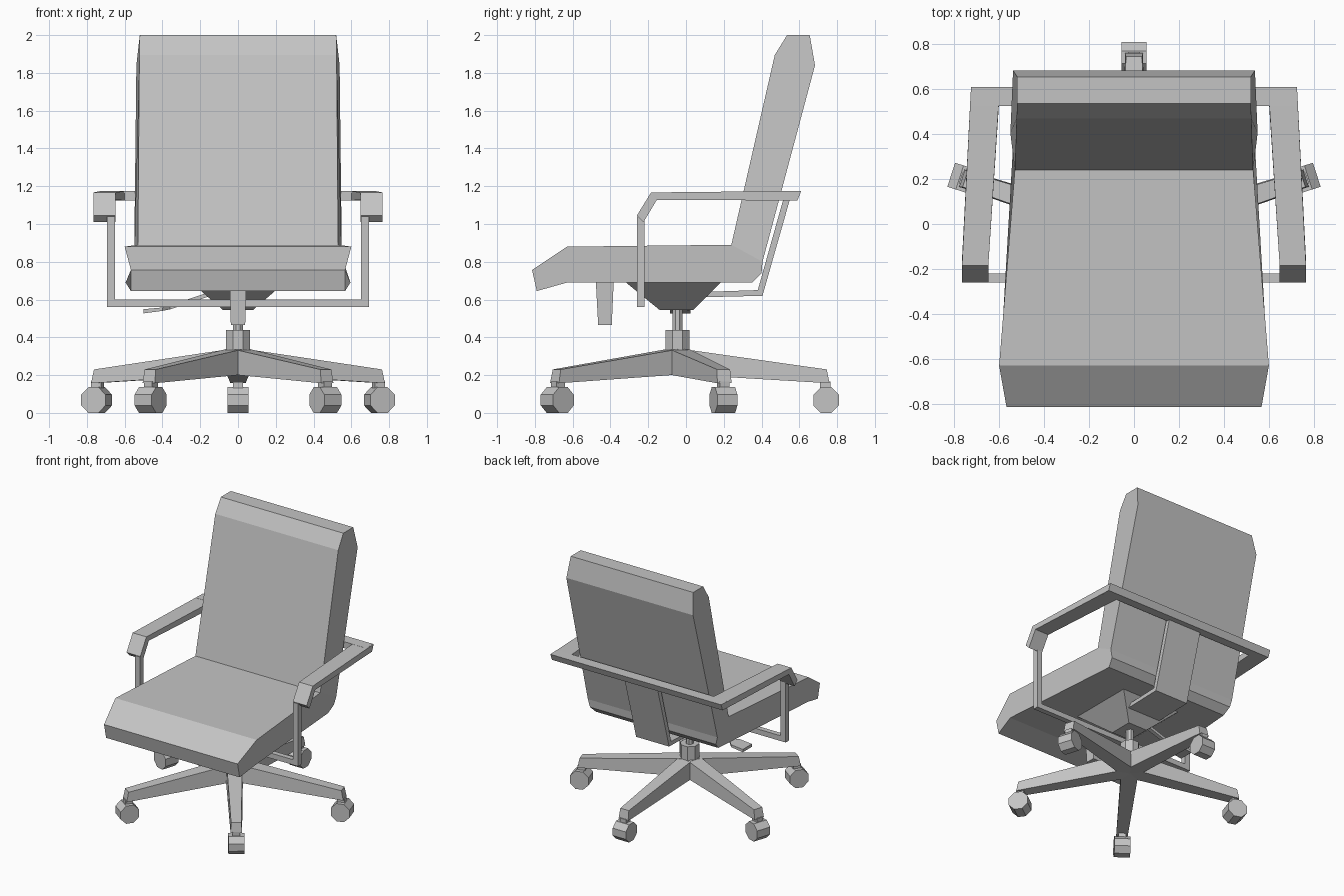
import bpy, bmesh
from math import radians, pi
from mathutils import Matrix, Vector

cube = bpy.data.objects.get("Cube")
if cube:
    bpy.data.objects.remove(cube)

grey = bpy.data.materials.new("plain_grey")
grey.use_nodes = True
GREY = (0.55, 0.55, 0.55, 1)
grey.diffuse_color = GREY
grey.node_tree.nodes["Principled BSDF"].inputs["Base Color"].default_value = GREY


def finish(name, bm, matrix=None):
    if matrix:
        bm.transform(matrix)
    bmesh.ops.recalc_face_normals(bm, faces=bm.faces)
    mesh = bpy.data.meshes.new(name)
    bm.to_mesh(mesh)
    bm.free()
    mesh.materials.append(grey)
    obj = bpy.data.objects.new(name, mesh)
    bpy.context.collection.objects.link(obj)
    return obj


def loft(name, rings, matrix=None):
    """Closed solid through matching rings of points."""
    bm = bmesh.new()
    loops = [[bm.verts.new(p) for p in ring] for ring in rings]
    for a, b in zip(loops, loops[1:]):
        for i in range(len(a)):
            j = (i + 1) % len(a)
            bm.faces.new((a[i], a[j], b[j], b[i]))
    bm.faces.new(loops[0])
    bm.faces.new(loops[-1])
    return finish(name, bm, matrix)


def rect(x0, x1, y0, y1, z):
    return [(x0, y0, z), (x1, y0, z), (x1, y1, z), (x0, y1, z)]


def box(name, x, y, z, matrix=None):
    return loft(name, [rect(*x, *y, z[0]), rect(*x, *y, z[1])], matrix)


def side_profile(name, points):
    """Symmetric solid from (y, z, half width) points."""
    return loft(name, [[(s * w, y, z) for y, z, w in points] for s in (-1, 1)])


def drum(name, sides, radius, depth, matrix):
    bm = bmesh.new()
    bmesh.ops.create_cone(bm, cap_ends=True, segments=sides, radius1=radius,
                          radius2=radius, depth=depth)
    bmesh.ops.rotate(bm, verts=bm.verts, matrix=Matrix.Rotation(pi / sides, 3, 'Z'))
    return finish(name, bm, matrix)


# Cushions
side_profile("seat_cushion", [
    (-.63, .88, .60), (-.815, .757, .567), (-.79, .645, .567), (-.63, .69, .595),
    (.35, .69, .52), (.40, .74, .535), (.405, .80, .55), (.24, .89, .53)])
side_profile("backrest_cushion", [
    (.24, .89, .53), (.405, .80, .55), (.683, 1.84, .538), (.655, 2, .52),
    (.535, 2, .52), (.47, 1.895, .522)])

# Arms: sloping pad, bent nose and front post on each side
for side, s in (("left", 1), ("right", -1)):
    def section(y, z, inner, outer, y2, z2):
        return [(s * inner, y, z), (s * outer, y, z),
                (s * outer, y2, z2), (s * inner, y2, z2)]
    loft(side + "_arm_pad", [
        section(.61, 1.175, .597, .725, .59, 1.125),
        section(-.185, 1.167, .648, .765, -.155, 1.127),
        section(-.26, 1.045, .648, .765, -.225, 1.01)])
    box(side + "_arm_post", sorted((s * .65, s * .693)), (-.26, -.22), (.56, 1.04))
box("arm_cross_bar", (-.65, .65), (-.26, -.22), (.56, .60))
loft("arm_back_bar", [
    [(x, .525, 1.125), (x, .59, 1.125), (x, .61, 1.175), (x, .525, 1.175)]
    for x in (-.72, .72)])

# Bent strap carrying the backrest
side_profile("back_strap_upright", [
    (.515, 1.13, .14), (.55, 1.13, .14), (.405, .62, .14), (.38, .65, .14)])
side_profile("back_strap_foot", [
    (.38, .65, .14), (.405, .62, .14), (.08, .612, .14), (.08, .64, .14)])

# Tilt mechanism, tension knob and height lever
loft("tilt_housing", [rect(-.08, .08, -.14, .04, .545),
                      rect(-.25, .25, -.32, .185, .692)])
loft("tension_knob", [rect(-.038, .038, -.465, -.393, .465),
                      rect(-.045, .045, -.477, -.383, .69)])


def lever_section(x, z, y0, y1, thick):
    return [(x, y0, z), (x, y1, z), (x, y1, z + thick), (x, y0, z + thick)]


loft("height_lever", [lever_section(-.12, .628, -.045, -.015, .022),
                      lever_section(-.36, .548, -.045, -.015, .022),
                      lever_section(-.40, .54, -.085, .025, .018),
                      lever_section(-.50, .527, -.085, .025, .022)])

# Column and hub
CENTRE = Matrix.Translation((0, -.045, 0))
drum("gas_column", 8, .028, .16, CENTRE @ Matrix.Translation((0, 0, .48)))
drum("base_hub", 8, .068, .235, CENTRE @ Matrix.Translation((0, 0, .322)))

# Five legs with casters
for i in range(5):
    turn = CENTRE @ Matrix.Rotation(radians(18 + 72 * i), 4, 'Z')

    def leg_section(x_low, x_top, low, top, w_low, w_top):
        return [(x_low, -w_low, low), (x_low, w_low, low),
                (x_top, w_top, top), (x_top, -w_top, top)]
    n = str(i + 1)
    loft("leg_" + n, [leg_section(0, 0, .205, .342, .06, .055),
                      leg_section(.805, .79, .157, .23, .04, .036)], turn)
    box("caster_stem_" + n, (.755, .81), (-.026, .026), (.09, .165), turn)
    drum("caster_wheel_" + n, 8, .0735, .112,
         turn @ Matrix.Translation((.787, 0, .068)) @ Matrix.Rotation(pi / 2, 4, 'X'))
